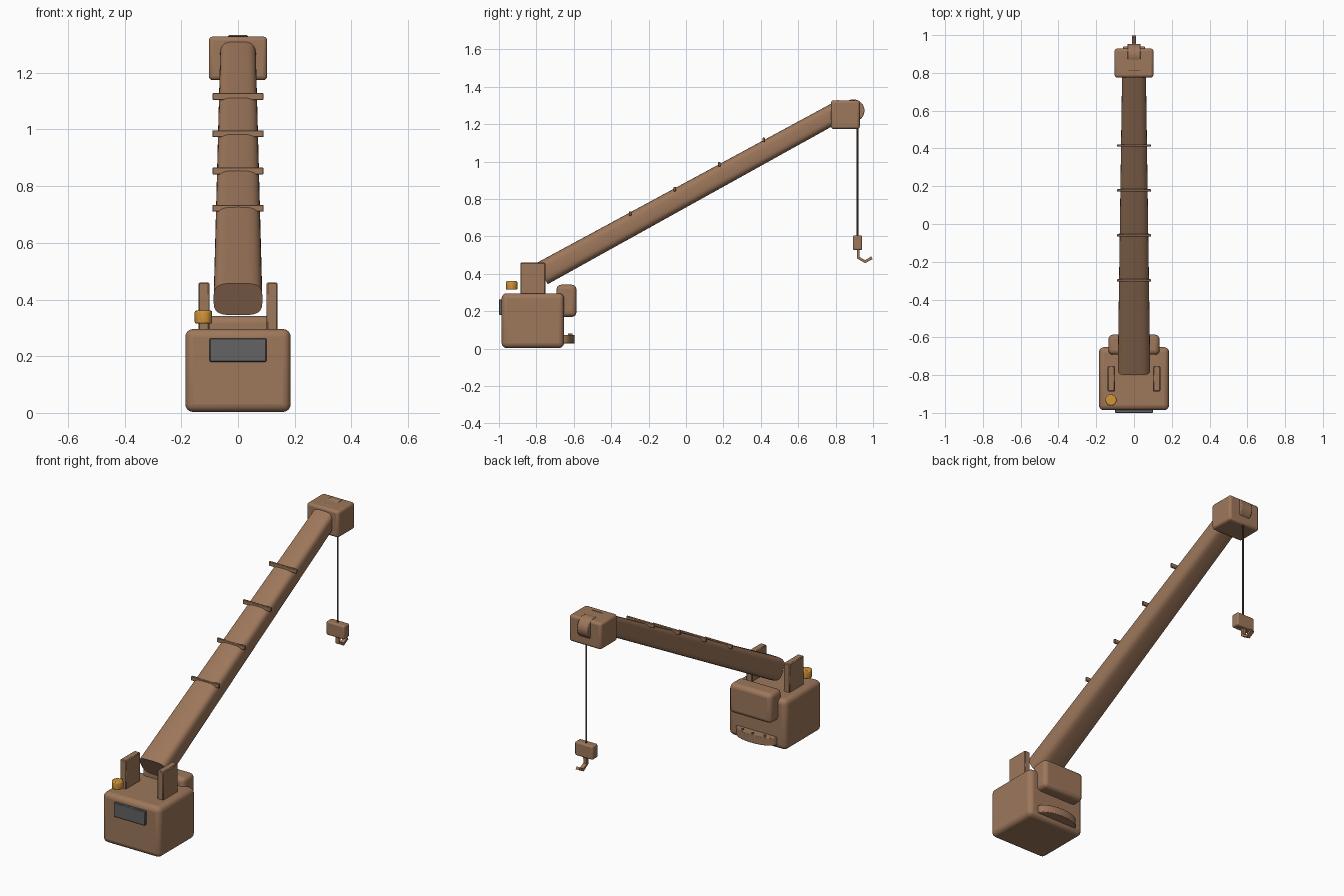
import bpy, bmesh, math
from mathutils import Vector, Matrix

if "Cube" in bpy.data.objects:
    bpy.data.objects.remove(bpy.data.objects["Cube"])


def material(name, rgb):
    m = bpy.data.materials.new(name)
    m.diffuse_color = (*rgb, 1)
    m.use_nodes = True
    m.node_tree.nodes["Principled BSDF"].inputs["Base Color"].default_value = m.diffuse_color
    return m


BROWN = material("brown paint", (0.34, 0.185, 0.105))
GLASS = material("grey glass", (0.125, 0.125, 0.13))
ORANGE = material("orange lamp", (0.64, 0.30, 0.04))
STEEL = material("dark cable", (0.08, 0.05, 0.035))


def finish(name, bm, mat, bevel=0, segments=3):
    bmesh.ops.recalc_face_normals(bm, faces=bm.faces)
    me = bpy.data.meshes.new(name)
    bm.to_mesh(me)
    bm.free()
    me.materials.append(mat)
    ob = bpy.data.objects.new(name, me)
    bpy.context.collection.objects.link(ob)
    if bevel:
        mod = ob.modifiers.new("Bevel", 'BEVEL')
        mod.width, mod.segments = bevel, segments
        mod.limit_method = 'ANGLE'
    bpy.ops.object.select_all(action='DESELECT')
    ob.select_set(True)
    bpy.context.view_layer.objects.active = ob
    bpy.ops.object.shade_smooth_by_angle(angle=math.radians(40))
    return ob


def box(name, lo, hi, mat=BROWN, bevel=0, segments=3):
    bm = bmesh.new()
    lo, hi = Vector(lo), Vector(hi)
    size = hi - lo
    bmesh.ops.create_cube(bm, size=1, matrix=Matrix.Translation((lo + hi) / 2)
                          @ Matrix.Diagonal((*size, 1)))
    return finish(name, bm, mat, bevel, segments)


def cylinder(name, centre, radius, depth, mat=BROWN, axis='Z', sides=24, bevel=0):
    bm = bmesh.new()
    rot = Matrix.Rotation(math.pi / 2, 4, 'Y') if axis == 'X' else Matrix.Identity(4)
    bmesh.ops.create_cone(bm, cap_ends=True, segments=sides, radius1=radius, radius2=radius,
                          depth=depth, matrix=Matrix.Translation(centre) @ rot)
    return finish(name, bm, mat, bevel, 2)


def loft(name, rings, mat=BROWN, bevel=0):
    """Skin a list of equally long closed rings and cap both ends."""
    bm = bmesh.new()
    loops = [[bm.verts.new(p) for p in ring] for ring in rings]
    for a, b in zip(loops, loops[1:]):
        for i in range(len(a)):
            j = (i + 1) % len(a)
            bm.faces.new((a[i], a[j], b[j], b[i]))
    bm.faces.new(loops[0])
    bm.faces.new(loops[-1])
    return finish(name, bm, mat, bevel, 2)


# Base housing, window, counterweight and boom brackets
box("base_housing", (-0.186, -0.986, 0.003), (0.186, -0.652, 0.296), bevel=0.028, segments=4)
box("front_window", (-0.1, -1.0, 0.18), (0.1, -0.98, 0.263), GLASS, bevel=0.003, segments=1)
box("counterweight", (-0.135, -0.692, 0.17), (0.135, -0.586, 0.342), bevel=0.024, segments=4)
for side, x in (("left", -0.12), ("right", 0.12)):
    box(side + "_boom_bracket", (x - 0.019, -0.886, 0.28), (x + 0.019, -0.752, 0.46),
        bevel=0.004, segments=1)

# Warning lamp
cylinder("warning_lamp", (-0.122, -0.932, 0.338), 0.031, 0.046, ORANGE, sides=12, bevel=0.006)

# Curved rear step with small studs
N = 20
arc = [(0.13 * math.cos(math.pi * i / N), -0.655 + 0.06 * math.sin(math.pi * i / N))
       for i in range(N + 1)]
loft("rear_step", [[(x, y, z) for x, y in arc] for z in (0.028, 0.074)], bevel=0.003)
for i, x in enumerate((-0.07, 0, 0.07)):
    cylinder(f"step_stud_{i + 1}", (x, -0.613 - abs(x) * 0.15, 0.076), 0.007, 0.01, sides=10)

# Tapered boom with a rounded rectangular section
start, end = Vector((0, -0.77, 0.401)), Vector((0, 0.84, 1.283))
along = (end - start).normalized()
up = Vector((1, 0, 0)).cross(along)


def boom_ring(t):
    w, h = 0.086 - 0.0235 * t, 0.064 - 0.010 * t
    ring = []
    for i in range(40):
        a = 2 * math.pi * i / 40
        c, s = math.cos(a), math.sin(a)
        ring.append(start.lerp(end, t) + up * h * math.copysign(abs(s) ** 0.55, s)
                    + Vector((w * math.copysign(abs(c) ** 0.55, c), 0, 0)))
    return ring


loft("boom", [boom_ring(0), boom_ring(1)])

# Rungs across the top of the boom
for i in range(4):
    y, z = -0.298 + 0.238 * i, 0.722 + 0.1315 * i
    box(f"boom_rung_{i + 1}", (-0.09, y - 0.006, z - 0.012), (0.09, y + 0.006, z + 0.012),
        bevel=0.002, segments=1)

# Head block and pulley at the boom tip
box("boom_head", (-0.103, 0.775, 1.174), (0.103, 0.929, 1.328), bevel=0.014)
cylinder("pulley", (0, 0.894, 1.273), 0.06, 0.07, axis='X', sides=32, bevel=0.004)

# Cable, hook block and hook
cylinder("cable", (0, 0.917, 0.89), 0.005, 0.62, STEEL, sides=10)
box("hook_block", (-0.058, 0.892, 0.527), (0.058, 0.941, 0.606), bevel=0.008)
path = [(0.921, 0.535), (0.921, 0.486), (0.958, 0.465), (0.994, 0.486)]
half = 0.008
rings = []
for i, p in enumerate(path):
    a, b = Vector(path[max(i - 1, 0)]), Vector(path[min(i + 1, len(path) - 1)])
    d = (b - a).normalized()
    n = Vector((-d.y, d.x)) * half
    rings.append([(sx * 0.011, p[0] + sn * n.x, p[1] + sn * n.y)
                  for sx, sn in ((-1, -1), (1, -1), (1, 1), (-1, 1))])
loft("hook", rings)
